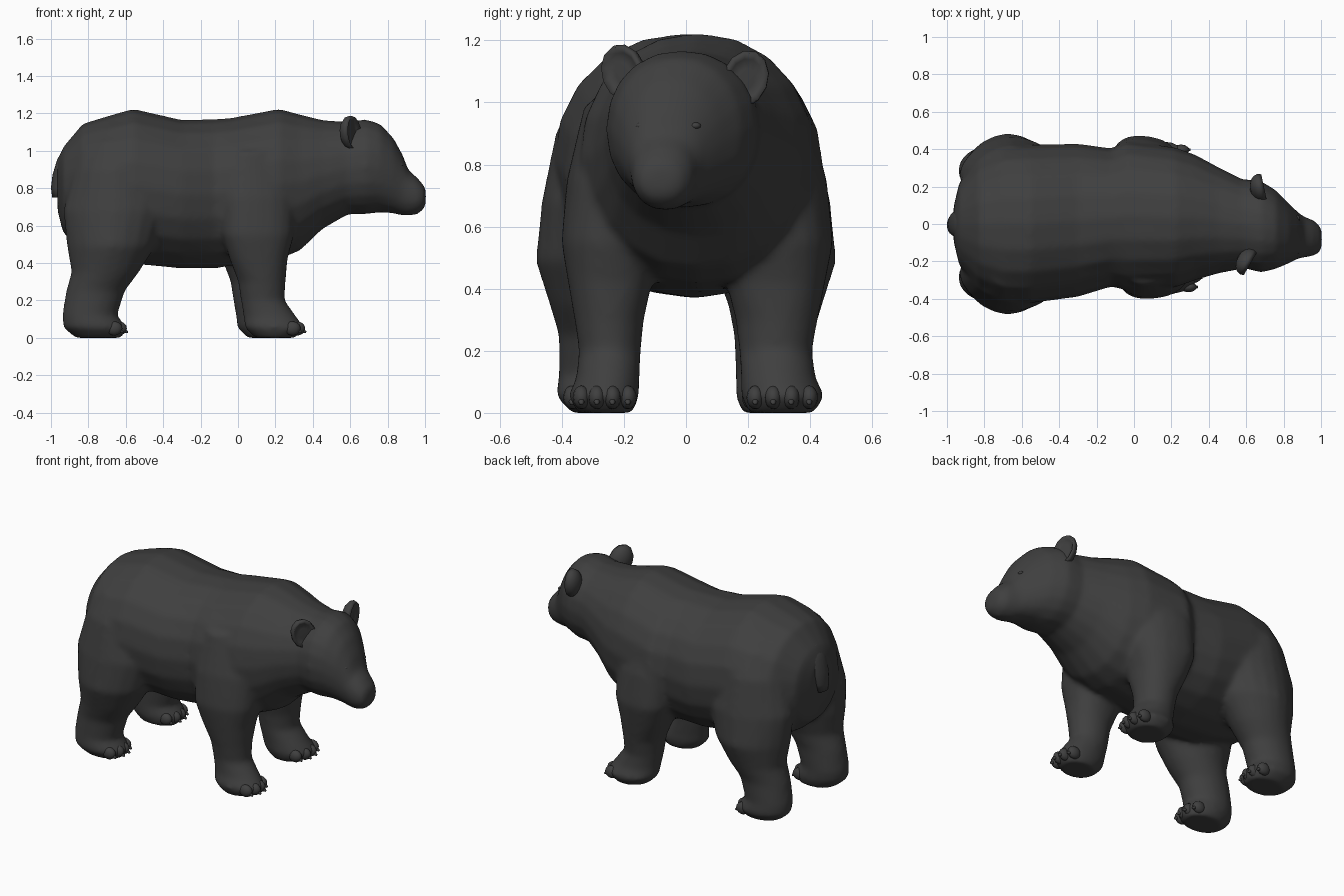
import bpy, bmesh, math
from mathutils import Matrix

cube = bpy.data.objects.get("Cube")
if cube:
    bpy.data.objects.remove(cube, do_unlink=True)

fur = bpy.data.materials.new("charcoal_fur")
fur.use_nodes = True
fur.diffuse_color = (0.05, 0.05, 0.05, 1)
fur.node_tree.nodes["Principled BSDF"].inputs["Base Color"].default_value = (0.05, 0.05, 0.05, 1)

SIDES = 20


def oval(a, b, power=2.0):
    """Points of an oval with half sizes a and b, squarer for a higher power."""
    pts = []
    for i in range(SIDES):
        t = math.tau * i / SIDES
        c, s = math.cos(t), math.sin(t)
        pts.append((math.copysign(abs(c) ** (2 / power), c) * a,
                    math.copysign(abs(s) ** (2 / power), s) * b))
    return pts


def loft(bm, rings):
    """Closed skin through a list of point rings."""
    loops = [[bm.verts.new(p) for p in ring] for ring in rings]
    faces = [bm.faces.new(loops[0]), bm.faces.new(loops[-1])]
    for lo, hi in zip(loops, loops[1:]):
        for i in range(SIDES):
            j = (i + 1) % SIDES
            faces.append(bm.faces.new((lo[i], lo[j], hi[j], hi[i])))
    bmesh.ops.recalc_face_normals(bm, faces=faces)


def loft_along_x(bm, table, power):
    # rows: x, centre y, half width, bottom z, top z
    loft(bm, [[(x, y + u, (lo + hi) / 2 + v) for u, v in oval(w, (hi - lo) / 2, power)]
              for x, y, w, lo, hi in table])


def loft_along_z(bm, table, side, upper_power, dx=0, spread=1):
    # rows: z, back x, front x, inner y, outer y, inward slant towards the front
    loft(bm, [[((a + b) / 2 + u + dx, side * spread * ((c + d) / 2 + v - slant * u), z)
               for u, v in oval((b - a) / 2, (d - c) / 2, upper_power if z > .4 else 2.0)]
              for z, a, b, c, d, slant in table])


def finish(name, bm):
    mesh = bpy.data.meshes.new(name)
    bm.to_mesh(mesh)
    bm.free()
    mesh.materials.append(fur)
    mesh.shade_smooth()
    obj = bpy.data.objects.new(name, mesh)
    bpy.context.collection.objects.link(obj)
    return obj


def add_ball(bm, centre, size, turn=Matrix()):
    m = Matrix.Translation(centre) @ turn @ Matrix.Diagonal((*size, 1))
    return bmesh.ops.create_uvsphere(bm, u_segments=12, v_segments=8, radius=1, matrix=m)["verts"]


TRUNK = [
    (-.965, 0, .09, .68, .95), (-.935, 0, .22, .56, 1.02), (-.83, 0, .35, .47, 1.145),
    (-.7, 0, .42, .43, 1.185), (-.56, 0, .425, .395, 1.225), (-.3, .02, .41, .37, 1.165),
    (-.12, .035, .37, .37, 1.17), (-.04, .045, .4, .385, 1.175), (.22, .035, .375, .42, 1.225),
    (.33, .035, .335, .465, 1.195), (.45, .02, .285, .58, 1.165), (.58, 0, .24, .655, 1.155),
    (.68, -.01, .2, .69, 1.12)]
HEAD = [
    (.5, .01, .22, .7, 1.12), (.6, 0, .24, .66, 1.155), (.68, -.015, .245, .66, 1.17),
    (.76, -.03, .21, .67, 1.145), (.83, -.05, .16, .665, 1.07), (.88, -.062, .122, .652, .98),
    (.91, -.07, .11, .652, .9), (.96, -.075, .096, .66, .855), (.99, -.08, .075, .685, .82),
    (1.004, -.08, .05, .705, .8)]
FRONT_LEG = [
    (0, .09, .31, .17, .35, 0), (.055, .035, .355, .15, .38, 0), (.11, .03, .315, .15, .355, 0),
    (.2, .015, .25, .145, .345, 0), (.3, 0, .255, .135, .36, 0), (.42, -.045, .265, .11, .38, .04),
    (.55, -.085, .3, .1, .4, .1), (.75, -.085, .31, .08, .38, .15), (1, -.04, .24, .08, .32, .2)]
HIND_LEG = [
    (0, -.87, -.62, .18, .37, 0), (.055, -.935, -.595, .16, .42, 0),
    (.12, -.94, -.645, .16, .41, 0), (.25, -.92, -.605, .155, .41, 0),
    (.35, -.89, -.53, .135, .44, 0), (.49, -.915, -.44, .08, .485, -.02),
    (.68, -.935, -.38, .08, .465, -.03), (.9, -.88, -.44, .08, .42, -.03),
    (1.05, -.8, -.54, .08, .34, 0)]

# Trunk, head and legs fused into one smooth skin
bm = bmesh.new()
loft_along_x(bm, TRUNK, 2.1)
loft_along_x(bm, HEAD, 2.15)
loft_along_z(bm, FRONT_LEG, -1, 2.4)
loft_along_z(bm, FRONT_LEG, 1, 2.4, dx=-.04, spread=1.18)
for side in (-1, 1):
    loft_along_z(bm, HIND_LEG, side, 1.8)
body = finish("body", bm)
remesh = body.modifiers.new("fuse", 'REMESH')
remesh.mode = 'VOXEL'
remesh.voxel_size = 0.015
remesh.use_smooth_shade = True
soften = body.modifiers.new("soften", 'SMOOTH')
soften.factor = 0.5
soften.iterations = 10

# Toes with short claws on each paw
PAWS = {"front_right": (.318, -.262, .05), "front_left": (.278, .31, .058),
        "hind_right": (-.635, -.288, .053), "hind_left": (-.635, .288, .053)}
for name, (x, y, gap) in PAWS.items():
    toes, claws = bmesh.new(), bmesh.new()
    for k in (-1.5, -.5, .5, 1.5):
        tx, ty = x - .012 * k * k, y + gap * k
        add_ball(toes, (tx, ty, .05), (.044, .028, .038))
        aim = Matrix.Translation((tx + .038, ty, .035)) @ Matrix.Rotation(math.radians(115), 4, 'Y')
        bmesh.ops.create_cone(claws, segments=6, cap_ends=True, radius1=.014,
                              radius2=.006, depth=.026, matrix=aim)
    finish(name + "_toes", toes)
    finish(name + "_claws", claws)

# Cupped ears
for name, centre, yaw, tilt in (("right_ear", (.605, -.2, 1.095), -30, 22),
                                ("left_ear", (.675, .19, 1.075), 12, -22)):
    bm = bmesh.new()
    ear = add_ball(bm, (0, 0, 0), (1, 1, 1), Matrix.Rotation(math.pi / 2, 4, 'Y'))
    for v in ear:
        if v.co.x > 0 and math.hypot(v.co.y, v.co.z) < .75:
            v.co.x *= .1
    turn = Matrix.Rotation(math.radians(yaw), 4, 'Z') @ Matrix.Rotation(math.radians(tilt), 4, 'X')
    bm.transform(Matrix.Translation(centre) @ turn @ Matrix.Diagonal((.055, .076, .096, 1)))
    finish(name, bm)

# Nose with nostril wings
bm = bmesh.new()
add_ball(bm, (.974, -.085, .775), (.026, .055, .034))
for side in (-1, 1):
    add_ball(bm, (.982, -.085 + side * .034, .757), (.016, .024, .018))
finish("nose", bm)

# Small sunken eyes
for name, x, y in (("right_eye", .87, -.145), ("left_eye", .873, .03)):
    bm = bmesh.new()
    add_ball(bm, (x, y, .925), (.014, .018, .011))
    finish(name, bm)

# Short tail hanging close to the rump
bm = bmesh.new()
loft(bm, [[(x + u, y + v, z) for u, v in oval(a, b)] for x, y, z, a, b in
          ((-.9, 0, 1.03, .025, .06), (-.935, 0, .95, .033, .075), (-.955, 0, .87, .037, .068),
           (-.965, -.005, .8, .035, .055), (-.967, -.01, .75, .026, .045))])
finish("tail", bm)
